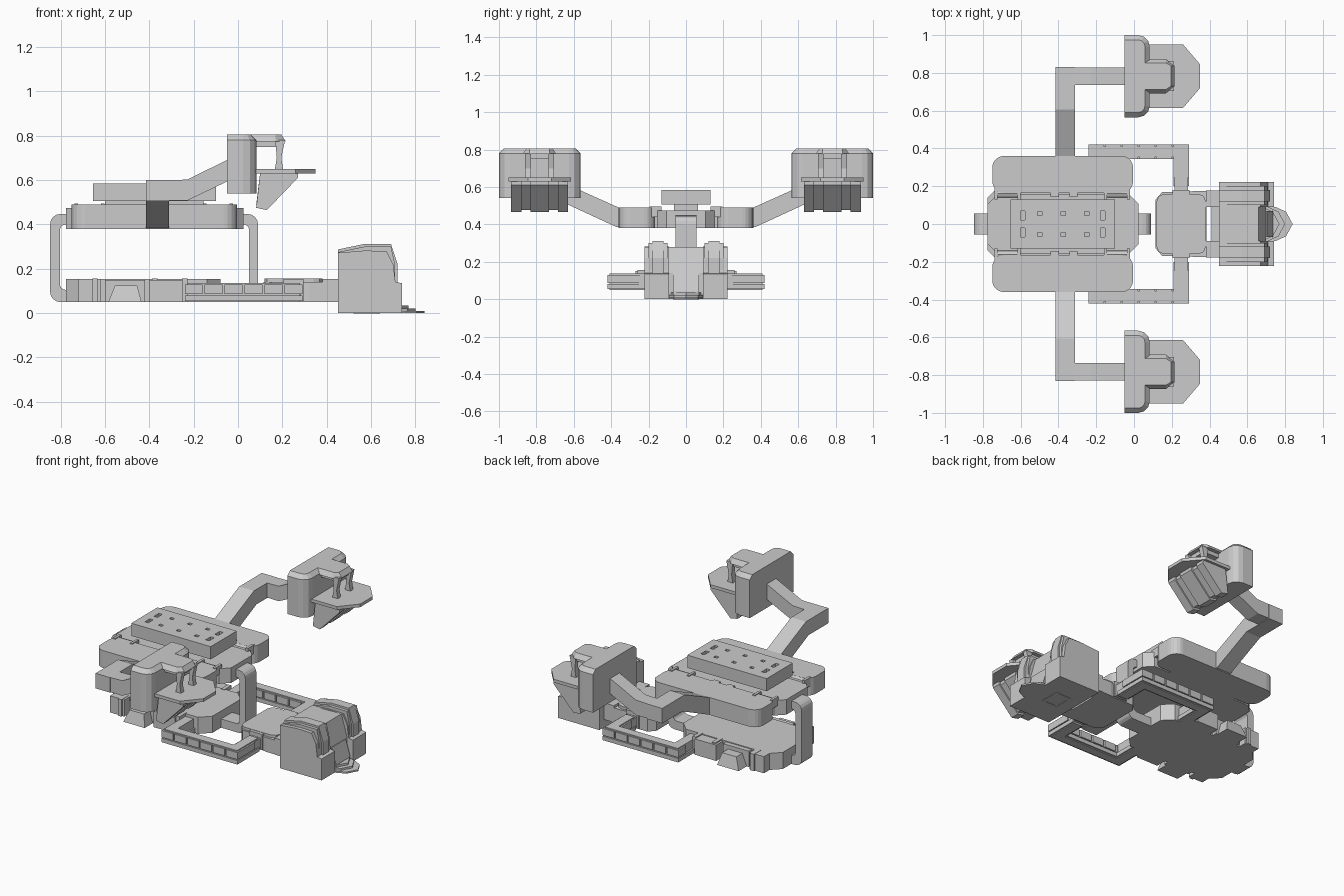
import bpy, bmesh, math


def place(axis, u, v, w):
    # profile planes: x -> (y, z), y -> (x, z), z -> (x, y)
    return {'x': (w, u, v), 'y': (u, w, v), 'z': (u, v, w)}[axis]


def finish(name, bm, mirror=False):
    bmesh.ops.recalc_face_normals(bm, faces=bm.faces)
    me = bpy.data.meshes.new(name)
    bm.to_mesh(me)
    bm.free()
    ob = bpy.data.objects.new(name, me)
    bpy.context.collection.objects.link(ob)
    if mirror:
        m = ob.modifiers.new("mirror", 'MIRROR')
        m.use_axis = (False, True, False)
        m.use_mirror_merge = False
    return ob


def add_loft(bm, axis, low, high, w0, w1):
    a = [bm.verts.new(place(axis, u, v, w0)) for u, v in low]
    b = [bm.verts.new(place(axis, u, v, w1)) for u, v in high]
    n = len(a)
    bm.faces.new(a[::-1])
    bm.faces.new(b)
    for i in range(n):
        bm.faces.new((a[i], a[(i + 1) % n], b[(i + 1) % n], b[i]))


def loft(name, axis, low, high, w0, w1, mirror=False):
    bm = bmesh.new()
    add_loft(bm, axis, low, high, w0, w1)
    return finish(name, bm, mirror)


def prism(name, axis, pts, w0, w1, mirror=False):
    return loft(name, axis, pts, pts, w0, w1, mirror)


def boxes(name, items, mirror=False):
    bm = bmesh.new()
    for x0, x1, y0, y1, z0, z1 in items:
        r = rrect(x0, x1, y0, y1)
        add_loft(bm, 'z', r, r, z0, z1)
    return finish(name, bm, mirror)


def rrect(u0, u1, v0, v1, r=0.0, n=1):
    if r == 0:
        return [(u0, v0), (u1, v0), (u1, v1), (u0, v1)]
    pts = []
    for cu, cv, a in ((u1 - r, v1 - r, 0), (u0 + r, v1 - r, 90), (u0 + r, v0 + r, 180), (u1 - r, v0 + r, 270)):
        for i in range(n + 1):
            t = math.radians(a + 90 * i / n)
            pts.append((cu + r * math.cos(t), cv + r * math.sin(t)))
    return pts


def ring(name, axis, outer, inner, w0, w1):
    bm = bmesh.new()
    o0, i0, i1, o1 = [[bm.verts.new(place(axis, u, v, w)) for u, v in p]
                      for p, w in ((outer, w0), (inner, w0), (inner, w1), (outer, w1))]
    n = len(outer)
    loops = (o0, i0, i1, o1)
    for k in range(4):
        p, q = loops[k], loops[(k + 1) % 4]
        for i in range(n):
            bm.faces.new((p[i], p[(i + 1) % n], q[(i + 1) % n], q[i]))
    return finish(name, bm)


# upper deck: centre plate, side slabs, raised panel with sockets
prism("deck_centre", 'z', rrect(-0.775, 0.025, -0.155, 0.155, 0.05), 0.38, 0.475)
prism("deck_side_slab", 'z', rrect(-0.75, -0.005, 0.165, 0.36, 0.06, 5), 0.38, 0.49, True)
boxes("deck_joint", [(-0.62, -0.14, 0.14, 0.18, 0.38, 0.465)], True)
boxes("panel_base", [(-0.60, -0.155, -0.065, 0.065, 0.47, 0.51)])
panel = boxes("raised_panel", [(-0.655, -0.10, -0.13, 0.13, 0.505, 0.585)])
holes = []
for s in (-1, 1):
    for x in (-0.59, -0.165):
        holes.append((x - 0.012, x + 0.012, s * 0.045 - 0.025, s * 0.045 + 0.025, 0.555, 0.60))
    for x in (-0.50, -0.375, -0.25):
        holes.append((x - 0.012, x + 0.012, s * 0.055 - 0.01, s * 0.055 + 0.01, 0.555, 0.60))
cutter = boxes("panel_socket_cutter", holes)
cutter.hide_render = True
cutter.hide_viewport = True
b = panel.modifiers.new("sockets", 'BOOLEAN')
b.operation = 'DIFFERENCE'
b.object = cutter
b.solver = 'EXACT'

# hinges and clips beside the deck centre
for i, x in enumerate((-0.67, -0.09)):
    prism("deck_hinge_%d" % i, 'x', [(0.162 + 0.026 * math.cos(t * math.pi / 4), 0.465 + 0.026 * math.sin(t * math.pi / 4))
                                     for t in range(8)], x - 0.055, x + 0.055, True)
    boxes("hinge_collar_%d" % i, [(x + d - 0.008, x + d + 0.008, 0.13, 0.195, 0.44, 0.495) for d in (-0.06, 0.06)], True)
boxes("deck_clip", [(x - 0.022, x + 0.022, 0.142, 0.172, 0.47, 0.488) for x in (-0.42, -0.32)], True)

# strap loop joining the upper deck and lower platform
ring("strap_loop", 'y', rrect(-0.847, 0.09, 0.05, 0.447, 0.045, 4),
     rrect(-0.803, 0.05, 0.105, 0.40, 0.025, 4), -0.055, 0.055)

# lower platform
prism("lower_platform", 'z', rrect(-0.775, -0.08, -0.2, 0.2, 0.06), 0.05, 0.155)
boxes("platform_side_block", [(-0.72, -0.62, 0.15, 0.25, 0.05, 0.155), (-0.40, -0.25, 0.15, 0.27, 0.05, 0.15),
                              (-0.60, -0.42, 0.15, 0.23, 0.05, 0.15)], True)
loft("platform_lug", 'z', rrect(-0.585, -0.435, 0.2, 0.31), rrect(-0.555, -0.455, 0.2, 0.29), 0.05, 0.125, True)
boxes("platform_rib", [(x - 0.012, x + 0.012, 0.19, 0.26, 0.05, 0.157) for x in (-0.645, -0.375, -0.24)], True)

# lower C-shaped arms with segmented rails
arm = [(-0.24, 0.17), (-0.24, 0.42), (0.29, 0.42), (0.29, 0.20), (0.21, 0.20), (0.21, 0.345), (-0.16, 0.345), (-0.16, 0.17)]
core = [(-0.23, 0.17), (-0.23, 0.41), (0.28, 0.41), (0.28, 0.20), (0.22, 0.20), (0.22, 0.355), (-0.17, 0.355), (-0.17, 0.17)]
prism("lower_arm_core", 'z', core, 0.05, 0.137, True)
prism("lower_arm_rim", 'z', arm, 0.055, 0.08, True)
segs = []
for i in range(6):
    x = -0.24 + i * 0.09
    segs.append((x, x + 0.08, 0.343, 0.42, 0.086, 0.13))
for y in (0.20, 0.27):
    segs.append((0.21, 0.29, y + 0.045, y + 0.115, 0.086, 0.13))
boxes("lower_arm_segment", segs, True)
boxes("lower_arm_joint", [(0.215, 0.285, 0.15, 0.25, 0.06, 0.13), (0.205, 0.295, 0.16, 0.18, 0.055, 0.155)], True)

# neck block with a slot in front of the head
prism("neck_block", 'z', [(0.115, -0.13), (0.15, -0.17), (0.29, -0.17), (0.32, -0.175), (0.385, -0.175),
                          (0.385, 0.175), (0.32, 0.175), (0.29, 0.17), (0.15, 0.17), (0.115, 0.13)], 0.05, 0.14)
prism("neck_top", 'z', rrect(0.12, 0.38, -0.16, 0.16, 0.04, 2), 0.13, 0.157)
boxes("neck_side_link", [(0.38, 0.47, 0.09, 0.178, 0.05, 0.155)], True)
boxes("neck_bridge", [(0.41, 0.47, -0.1, 0.1, 0.05, 0.14)])

# lower head: core, cheeks, stepped ridges, jaw
prism("head_core", 'y', [(0.45, 0), (0.45, 0.275), (0.66, 0.28), (0.70, 0.14), (0.70, 0)], -0.1, 0.1)
prism("head_cheek", 'y', [(0.45, 0), (0.45, 0.272), (0.57, 0.282), (0.67, 0.28), (0.70, 0.22),
                          (0.71, 0.14), (0.74, 0.135), (0.74, 0)], 0.09, 0.223, True)
for i, (y0, y1, d) in enumerate(((0.10, 0.20, 0.012), (0.12, 0.18, 0))):
    prism("head_ridge_%d" % i, 'y', [(0.45, 0.2), (0.45, 0.287 - d), (0.57, 0.312 - d), (0.69, 0.312 - d),
                                     (0.72 - d, 0.22), (0.72 - d, 0.12), (0.60, 0.12)], y0, y1, True)
prism("jaw", 'y', [(0.60, 0), (0.60, 0.14), (0.705, 0.14), (0.735, 0.04), (0.735, 0)], -0.07, 0.07)
for i, (x, h) in enumerate(((0.84, 0.01), (0.80, 0.022), (0.77, 0.035))):
    prism("tongue_step_%d" % i, 'z', [(0.66, -0.092), (x - 0.13 + 0.04, -0.09), (x - 0.035, -0.065), (x, 0),
                                      (x - 0.035, 0.065), (x - 0.09, 0.09), (0.66, 0.092)], 0.001 * i, h)
ring("head_base_buckle", 'z', rrect(0.52, 0.64, -0.07, 0.07, 0.015), rrect(0.535, 0.625, -0.05, 0.05, 0.01), -0.002, 0.004)

# upper arms: rising sideways link and forward link
prism("upper_arm_side", 'x', [(0.33, 0.385), (0.37, 0.385), (0.63, 0.505), (0.83, 0.505),
                              (0.83, 0.60), (0.605, 0.60), (0.36, 0.49), (0.33, 0.49)], -0.415, -0.312, True)
prism("upper_arm_forward", 'y', [(-0.41, 0.51), (-0.23, 0.507), (-0.03, 0.603), (-0.03, 0.70),
                                 (-0.23, 0.602), (-0.41, 0.598)], 0.735, 0.828, True)


# raised end units: back block, canopy, posts, chin plate and keel
def back_outline(d):
    r = 0.06
    pts = [(-0.05, 1.0 - d), (-0.05, 0.565 + d)]
    for cy, a in ((0.565 + r, -90), (1.0 - r, 0)):
        for i in range(4):
            t = math.radians(a + 30 * i)
            pts.append((0.083 - r + (r - d) * math.cos(t), cy + (r - d) * math.sin(t)))
    return pts


prism("unit_back_block", 'z', back_outline(0), 0.54, 0.78, True)
loft("unit_back_cap", 'z', back_outline(0), back_outline(0.025), 0.78, 0.805, True)


def canopy(d):
    return [(0.0, 0.692 + d), (0.17, 0.692 + d), (0.215 - d, 0.73), (0.215 - d, 0.837), (0.17, 0.873 - d), (0.0, 0.873 - d)]


loft("unit_canopy", 'z', canopy(0), canopy(0.02), 0.775, 0.805, True)
boxes("unit_brow", [(0.06, 0.19, 0.715, 0.85, 0.75, 0.78)], True)
post = [(0.165, 0.64), (0.205, 0.64), (0.195, 0.70), (0.212, 0.78), (0.168, 0.78), (0.175, 0.70)]
prism("unit_post_inner", 'y', post, 0.705, 0.735, True)
prism("unit_post_outer", 'y', post, 0.83, 0.86, True)
prism("unit_chin_plate", 'z', [(0.07, 0.615), (0.26, 0.615), (0.35, 0.72), (0.35, 0.845), (0.26, 0.95), (0.07, 0.95)],
      0.63, 0.65, True)
for i, (y0, y1, d) in enumerate(((0.63, 0.685, 0), (0.685, 0.733, 0.012), (0.733, 0.832, 0.0),
                                 (0.832, 0.88, 0.012), (0.88, 0.935, 0))):
    prism("unit_keel_%d" % i, 'y', [(0.10, 0.635), (0.082, 0.475 + d), (0.13, 0.465 + d), (0.27 - d, 0.61), (0.27 - d, 0.635)],
          y0, y1, True)
